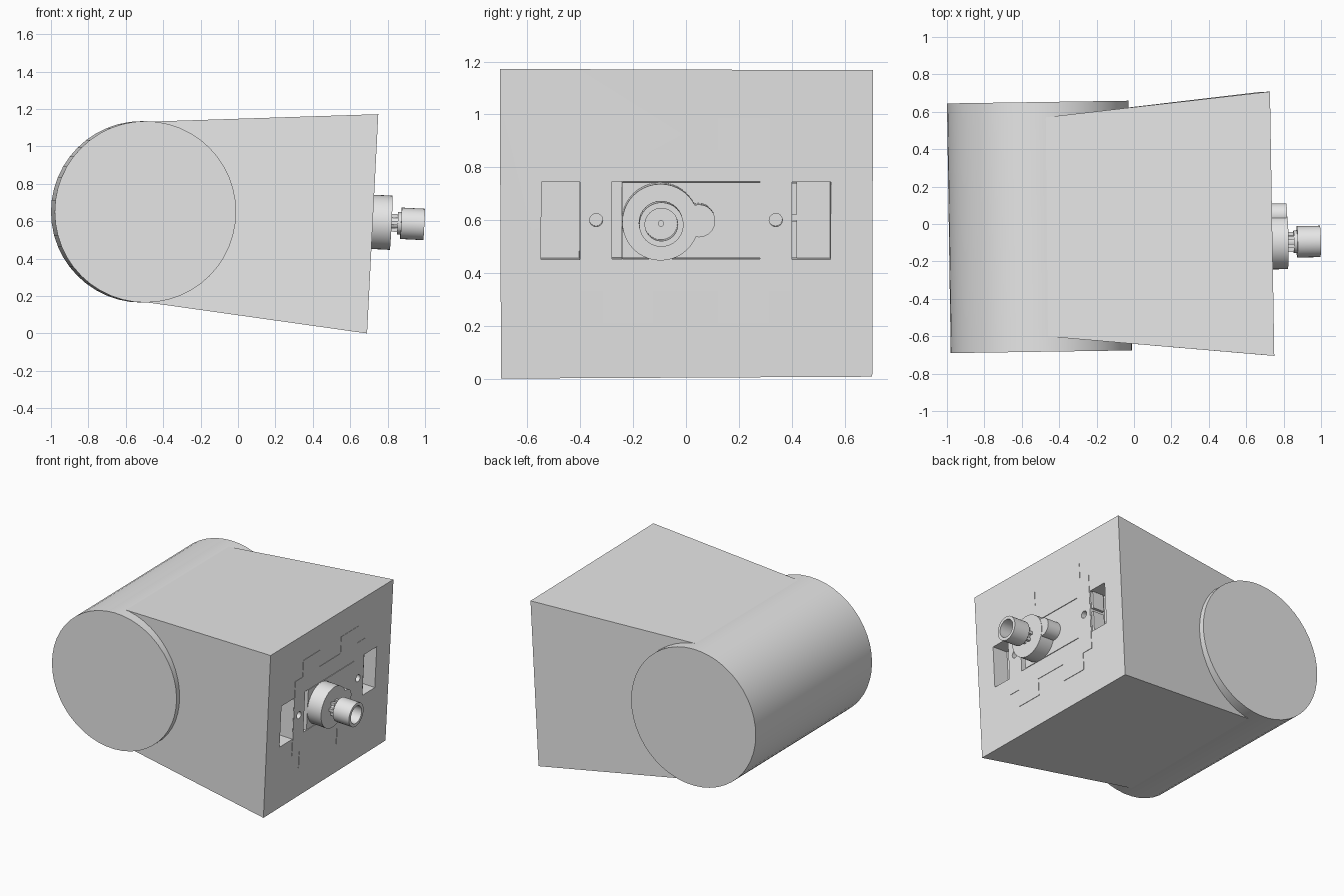
import bpy, bmesh, math
from mathutils import Matrix, Vector

cube = bpy.data.objects.get("Cube")
if cube:
    bpy.data.objects.remove(cube, do_unlink=True)

# One plain grey for everything
grey = bpy.data.materials.new("plain_grey")
grey.use_nodes = True
colour = (0.8, 0.8, 0.8, 1)
grey.diffuse_color = colour
grey.node_tree.nodes["Principled BSDF"].inputs["Base Color"].default_value = colour


def frame(origin, x, y):
    """Matrix with the given origin and (nearly square) x and y axes."""
    x = Vector(x).normalized()
    z = x.cross(Vector(y)).normalized()
    y = z.cross(x)
    m = Matrix((x, y, z)).transposed().to_4x4()
    m.translation = origin
    return m


def finish(name, bm):
    bmesh.ops.recalc_face_normals(bm, faces=bm.faces)
    mesh = bpy.data.meshes.new(name)
    bm.to_mesh(mesh)
    bm.free()
    mesh.materials.append(grey)
    ob = bpy.data.objects.new(name, mesh)
    bpy.context.collection.objects.link(ob)
    return ob


def prism(name, points, x0, x1, matrix):
    """Extrude a (y, z) outline from x0 to x1 in the given frame."""
    bm = bmesh.new()
    face = bm.faces.new([bm.verts.new((x0, y, z)) for y, z in points])
    new = bmesh.ops.extrude_face_region(bm, geom=[face])["geom"]
    moved = [v for v in new if isinstance(v, bmesh.types.BMVert)]
    bmesh.ops.translate(bm, verts=moved, vec=(x1 - x0, 0, 0))
    bm.transform(matrix)
    return finish(name, bm)


def rect(y0, y1, z0, z1):
    return [(y0, z0), (y1, z0), (y1, z1), (y0, z1)]


def circle(y, z, r, n=32):
    return [(y + r * math.cos(math.tau * i / n), z + r * math.sin(math.tau * i / n))
            for i in range(n)]


def carve(targets, cutters):
    """Cut the cutters out of each target, then delete the cutters."""
    for ob in targets:
        for c in cutters:
            c.hide_render = True
            mod = ob.modifiers.new("cut", "BOOLEAN")
            mod.operation = "DIFFERENCE"
            mod.solver = "EXACT"
            mod.object = c
        deps = bpy.context.evaluated_depsgraph_get()
        mesh = bpy.data.meshes.new_from_object(ob.evaluated_get(deps))
        ob.modifiers.clear()
        ob.data = mesh
    for c in cutters:
        bpy.data.objects.remove(c, do_unlink=True)


def smooth(ob):
    bpy.ops.object.select_all(action="DESELECT")
    ob.select_set(True)
    bpy.context.view_layer.objects.active = ob
    bpy.ops.object.shade_smooth_by_angle(angle=math.radians(30))


# Drum lying across the model, with a stepped socket in its front end
DRUM = frame((-0.495, -0.683, 0.65), (-0.015, 1, 0), (1, 0.015, 0))
drum = prism("drum", circle(0, 0, 0.485, 48), 0, 1.335, DRUM)
carve([drum], [prism("socket", circle(0, 0, 0.12), -0.05, 0.11, DRUM),
               prism("socket_floor", circle(-0.01, 0, 0.085), 0.05, 0.125, DRUM)])
smooth(drum)

# Tapered body growing out of the drum
bm = bmesh.new()
near = [(-0.48, -0.60, 0.165), (-0.48, 0.57, 0.165), (-0.48, 0.57, 1.132), (-0.48, -0.60, 1.132)]
far = [(0.69, -0.70, 0), (0.666, 0.705, 0.007), (0.727, 0.708, 1.167), (0.75, -0.705, 1.172)]
a, b = [[bm.verts.new(p) for p in ring] for ring in (near, far)]
bm.faces.new(a)
bm.faces.new(b)
for i in range(4):
    j = (i + 1) % 4
    bm.faces.new((a[i], a[j], b[j], b[i]))
body = finish("body", bm)

# End panel: a stepped plate nearly flush with the body's end
END = frame((0.71, 0, 0.6), (1, 0.017, -0.051), (-0.017, 1, 0))
low, high, mid_low, mid_high = -0.39, 0.385, -0.27, 0.265
bottom = [(-0.4, mid_low), (-0.315, mid_low), (-0.315, low), (-0.125, low), (-0.125, mid_low),
          (0.12, mid_low), (0.12, low), (0.315, low), (0.315, mid_low), (0.4, mid_low)]
swap = {low: high, mid_low: mid_high}
top = [(y, swap[z]) for y, z in reversed(bottom)]
plate = prism("end_plate", bottom + top, -0.002, 0.002, END)

# Side pockets, screw holes, slot and slide grooves
cuts = []
for s in (-1, 1):
    cuts.append(prism("pocket", rect(*sorted((s * 0.402, s * 0.548)), -0.15, 0.145),
                      -0.12, 0.05, END))
    cuts.append(prism("screw_hole", circle(s * 0.34, 0, 0.025, 16), -0.05, 0.05, END))
    z = s * 0.145
    cuts.append(prism("groove", rect(-0.24, 0.28, z - 0.002, z + 0.002), -0.008, 0.05, END))
cuts.append(prism("slot", rect(-0.28, -0.243, -0.147, 0.147), -0.08, 0.05, END))
carve([body, plate], cuts)
smooth(body)
smooth(plate)

# Stop tabs on the inner side of one pocket
for z0, z1 in ((-0.145, -0.005), (0.02, 0.14)):
    prism("pocket_tab", rect(0.4, 0.42, z0, z1), -0.1, -0.01, END)

# Round lever with a small lobe
Y, Z = -0.098, -0.003
smooth(prism("lever_disc", circle(Y, Z, 0.145, 40), -0.01, 0.108, END))
smooth(prism("lever_lobe", circle(0.047, Z + 0.005, 0.062), -0.01, 0.106, END))
prism("lever_neck", rect(-0.02, 0.05, -0.055, 0.05), -0.01, 0.105, END)

# Ribbed shaft
smooth(prism("shaft", circle(Y, Z, 0.035, 20), 0.1, 0.165, END))
smooth(prism("shaft_collar", circle(Y, Z, 0.06), 0.142, 0.162, END))
for y, z in circle(Y, Z, 0.043, 6):
    prism("shaft_rib", rect(y - 0.01, y + 0.01, z - 0.01, z + 0.01), 0.1, 0.15, END)

# Hollow end cap with a centre pin
cap = prism("end_cap", circle(Y, Z, 0.084), 0.16, 0.284, END)
carve([cap], [prism("cap_bore", circle(Y, Z, 0.062), 0.19, 0.32, END)])
smooth(cap)
smooth(prism("cap_pin", circle(Y, Z, 0.012, 12), 0.18, 0.2, END))
